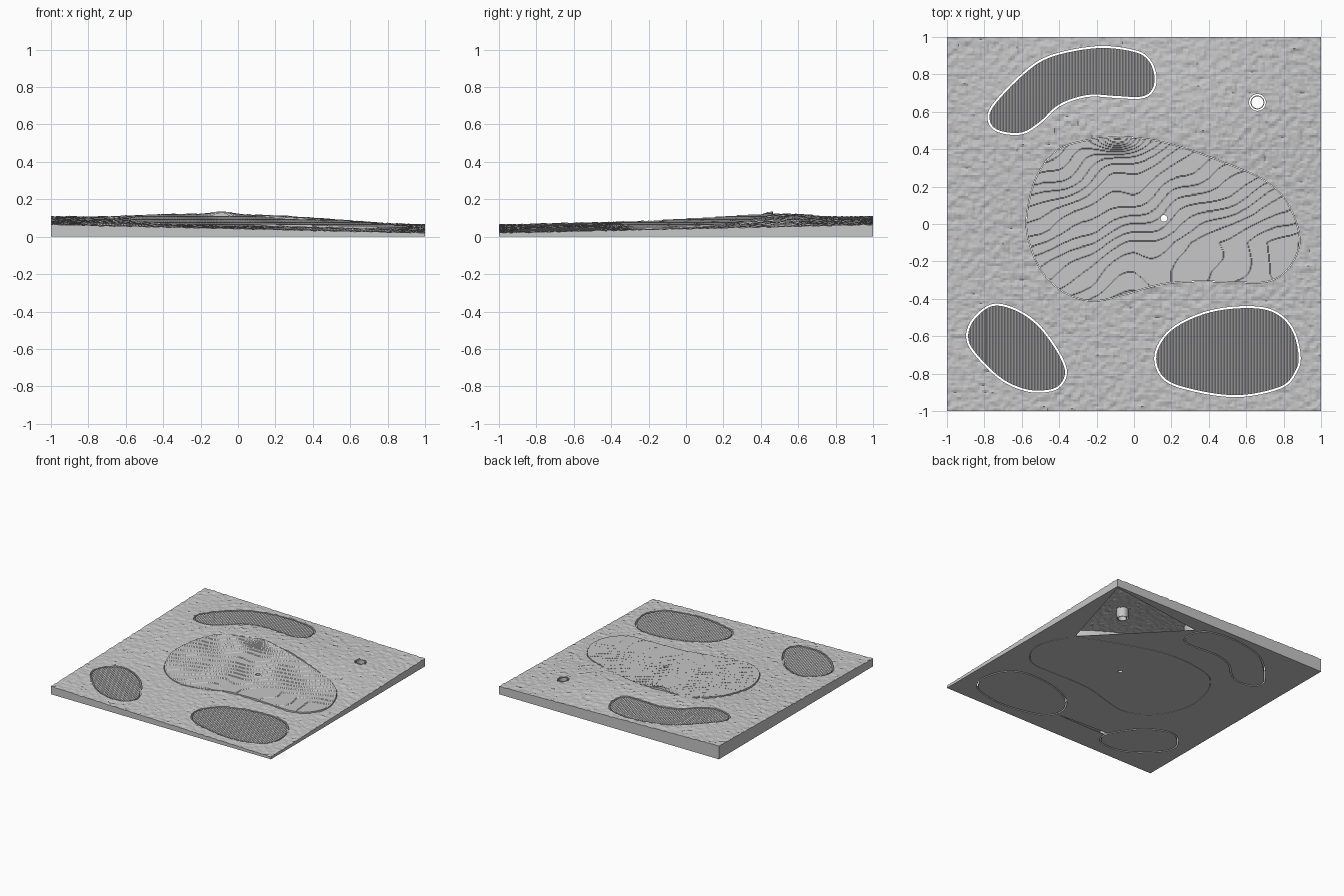
import bpy, bmesh, math
from mathutils import Vector, noise

cube = bpy.data.objects.get("Cube")
if cube:
    bpy.data.objects.remove(cube, do_unlink=True)

# One flat grey for every part
grey = bpy.data.materials.new("light_grey")
grey.use_nodes = True
colour = (0.57, 0.57, 0.57, 1)
grey.diffuse_color = colour
shader = next(n for n in grey.node_tree.nodes if n.type == 'BSDF_PRINCIPLED')
shader.inputs["Base Color"].default_value = colour


# Land shape: a tilted plane with a broad hill
def land(x, y):
    hill = math.exp(-(x / 0.85) ** 2 - ((y - 0.5) / 0.5) ** 2) * 0.045
    hill *= (1 - x ** 4) * (1 - max(y, 0) ** 4)
    return 0.065 + 0.0225 * (y - x) + hill


def rough_height(x, y):
    grain = noise.noise(Vector((x * 28, y * 28, 0))) * 0.006
    grit = noise.noise(Vector((x * 55, y * 55, 7))) * 0.004
    return land(x, y) + grain + grit


# Green: terraces falling towards the front left, flatter there, with a back knoll
def stepped_height(x, y):
    flatten = min(max(x / 0.4, 0), 1)
    fall = y if y > -0.1 else -0.1 + (y + 0.1) * (1 - flatten)
    knoll = math.exp(-((x + 0.08) / 0.11) ** 2 - ((y - 0.46) / 0.07) ** 2) * 0.022
    wave = noise.noise(Vector((x * 4, y * 4, 3))) * 0.006
    height = 0.077 - 0.03 * (x - 0.16) + 0.062 * fall + knoll + wave
    return round(height / 0.004) * 0.004


def new_object(name, bm):
    bmesh.ops.recalc_face_normals(bm, faces=bm.faces[:])
    mesh = bpy.data.meshes.new(name)
    bm.to_mesh(mesh)
    bm.free()
    obj = bpy.data.objects.new(name, mesh)
    bpy.context.collection.objects.link(obj)
    mesh.materials.append(grey)
    return obj


# Solid block whose top follows a height function
def slab(name, low, high, step_x, step_y, height):
    size = high - low
    nx, ny = round(size.x / step_x), round(size.y / step_y)
    bm = bmesh.new()
    bmesh.ops.create_grid(bm, x_segments=nx, y_segments=ny, size=1)
    for v in bm.verts:
        v.co.x = low.x + (v.co.x + 1) / 2 * size.x
        v.co.y = low.y + (v.co.y + 1) / 2 * size.y
        v.co.z = height(v.co.x, v.co.y)
    rim = [e for e in bm.edges if e.is_boundary]
    skirt = bmesh.ops.extrude_edge_only(bm, edges=rim)["geom"]
    for v in skirt:
        if isinstance(v, bmesh.types.BMVert):
            v.co.z = 0
    bmesh.ops.holes_fill(bm, edges=[e for e in bm.edges if e.is_boundary], sides=0)
    return new_object(name, bm)


# Upright prisms used as cutters
def prisms(outlines, bottom=-0.5, top=0.5):
    bm = bmesh.new()
    for outline in outlines:
        face = bm.faces.new([bm.verts.new((p.x, p.y, bottom)) for p in outline])
        geom = bmesh.ops.extrude_face_region(bm, geom=[face])["geom"]
        for v in geom:
            if isinstance(v, bmesh.types.BMVert):
                v.co.z = top
    cutter = new_object("cutter", bm)
    cutter.hide_render = True
    return cutter


def cut(obj, cutter, operation):
    mod = obj.modifiers.new("cut", 'BOOLEAN')
    mod.operation = operation
    mod.solver = 'EXACT'
    mod.object = cutter
    bpy.context.view_layer.objects.active = obj
    bpy.ops.object.modifier_apply(modifier=mod.name)
    bpy.data.objects.remove(cutter, do_unlink=True)


# Closed smooth outline through control points
def smooth_outline(points, steps=6):
    pts = [Vector(p) for p in points]
    n = len(pts)
    result = []
    for i in range(n):
        a, b, c, d = (pts[(i + k) % n] for k in (-1, 0, 1, 2))
        for s in range(steps):
            t = s / steps
            result.append(b + (c - a) * (t / 2)
                          + (a * 2 - b * 5 + c * 4 - d) * (t * t / 2)
                          + (b * 3 - a - c * 3 + d) * (t ** 3 / 2))
    return result


def widen(outline, gap):
    n = len(outline)
    result = []
    for i, p in enumerate(outline):
        along = (outline[(i + 1) % n] - outline[i - 1]).normalized()
        result.append(p + Vector((along.y, -along.x)) * gap)
    return result


def circle(x, y, radius, sides=32):
    turn = math.tau / sides
    return [Vector((x + radius * math.cos(i * turn), y + radius * math.sin(i * turn)))
            for i in range(sides)]


def bounds(outline, margin=0.02):
    xs, ys = [p.x for p in outline], [p.y for p in outline]
    pad = Vector((margin, margin))
    return Vector((min(xs), min(ys))) - pad, Vector((max(xs), max(ys))) + pad


green_line = smooth_outline([
    (.885, -.08), (.82, .11), (.7, .23), (.5, .32), (.25, .41), (.05, .455),
    (-.15, .46), (-.38, .41), (-.5, .29), (-.56, .12), (-.57, -.05), (-.5, -.24),
    (-.38, -.36), (-.22, -.41), (-.05, -.375), (.15, -.32), (.35, -.305),
    (.55, -.31), (.72, -.305), (.83, -.23)])
bunker_lines = {
    "back_bunker": smooth_outline([
        (.11, .78), (.08, .87), (0, .92), (-.2, .94), (-.45, .89), (-.6, .79),
        (-.75, .63), (-.77, .55), (-.72, .5), (-.6, .49), (-.5, .55), (-.4, .64),
        (-.25, .69), (-.1, .685), (.03, .68), (.09, .71)]),
    "front_left_bunker": smooth_outline([
        (.88, -.7), (.84, -.56), (.74, -.47), (.58, -.45), (.38, -.48), (.2, -.57),
        (.12, -.7), (.16, -.82), (.3, -.88), (.55, -.915), (.78, -.87), (.86, -.79)]),
    "front_right_bunker": smooth_outline([
        (-.37, -.78), (-.42, -.67), (-.52, -.54), (-.64, -.46), (-.76, -.44),
        (-.86, -.52), (-.885, -.62), (-.82, -.72), (-.7, -.83), (-.57, -.885),
        (-.45, -.885), (-.39, -.85)]),
}

# Rough ground with openings for the inserts and the post hole
corner = Vector((1, 1))
terrain = slab("rough_ground", -corner, corner, 0.0125, 0.0125, rough_height)
openings = [widen(line, 0.011) for line in bunker_lines.values()]
openings += [widen(green_line, 0.003), circle(0.66, 0.65, 0.045)]
cut(terrain, prisms(openings), 'DIFFERENCE')

# Open triangles in the underside of the hollow ground
triangles = [[(.985, .985), (.13, .87), (.76, .22)],
             [(.115, -.77), (-.38, -.745), (-.38, -.775)]]
cut(terrain, prisms([[Vector(p) for p in t] for t in triangles], top=0.002), 'DIFFERENCE')
bm = bmesh.new()
bm.from_mesh(terrain.data)
bm.normal_update()
lids = [f for f in bm.faces
        if f.normal.z < -0.9 and 0.0005 < f.calc_center_median().z < 0.01]
bmesh.ops.delete(bm, geom=lids, context='FACES')
bm.to_mesh(terrain.data)
bm.free()

# Putting green in terraces, with a cup hole
low, high = bounds(green_line)
green = slab("putting_green", low, high, 0.0055, 0.0055, stepped_height)
cut(green, prisms([green_line]), 'INTERSECT')
cut(green, prisms([circle(0.16, 0.03, 0.018)]), 'DIFFERENCE')

# Bunkers with fine ridges running front to back
for name, line in bunker_lines.items():
    low, high = bounds(line)
    pitch = (high.x - low.x) / round((high.x - low.x) / 0.008)

    def ridged_height(x, y):
        column = round((x - low.x) / pitch)
        return land(x, y) - 0.003 + (0.003 if column % 2 else -0.003)

    bunker = slab(name, low, high, 0.008, 0.03, ridged_height)
    cut(bunker, prisms([line]), 'INTERSECT')

# Thin tube standing in the post hole
tube = slab("post_tube", Vector((.6, .59)), Vector((.72, .71)), 0.02, 0.02, land)
cut(tube, prisms([circle(0.66, 0.65, 0.037)]), 'INTERSECT')
cut(tube, prisms([circle(0.66, 0.65, 0.032)]), 'DIFFERENCE')
